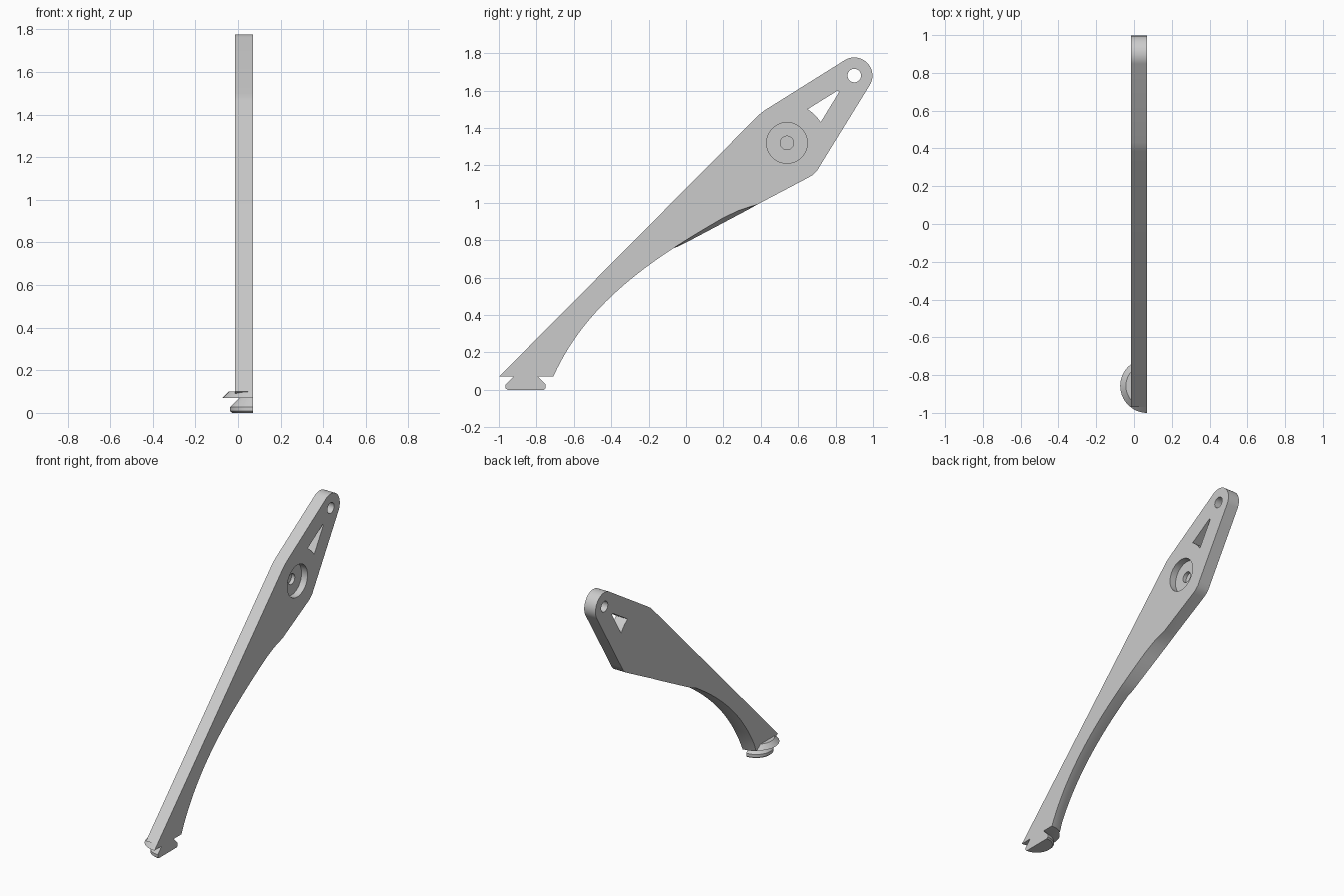
import bpy, bmesh, math

cube = bpy.data.objects.get("Cube")
if cube:
    bpy.data.objects.remove(cube, do_unlink=True)

FACE, MID, BACK = 0.07, 0.03, -0.015   # x of the flat face, middle and back of the arm
grey = bpy.data.materials.new("plain_grey")
grey.use_nodes = True
grey.diffuse_color = (0.6, 0.6, 0.6, 1)
grey.node_tree.nodes["Principled BSDF"].inputs["Base Color"].default_value = (0.6, 0.6, 0.6, 1)


def arc(cy, cz, r, a0, a1, n):
    """Points of an arc in the side plane, angles in degrees."""
    angles = [math.radians(a0 + (a1 - a0) * i / n) for i in range(n + 1)]
    return [(cy + r * math.cos(a), cz + r * math.sin(a)) for a in angles]


def bezier(p, n):
    out = []
    for i in range(n + 1):
        t = i / n
        w = ((1 - t) ** 3, 3 * t * (1 - t) ** 2, 3 * t * t * (1 - t), t ** 3)
        out.append(tuple(sum(k * q[c] for k, q in zip(w, p)) for c in (0, 1)))
    return out


def finish(name, bm):
    bmesh.ops.recalc_face_normals(bm, faces=bm.faces)
    mesh = bpy.data.meshes.new(name)
    bm.to_mesh(mesh)
    bm.free()
    mesh.materials.append(grey)
    ob = bpy.data.objects.new(name, mesh)
    bpy.context.collection.objects.link(ob)
    return ob


def loft(name, layers):
    """Skin matching side outlines, given as (x, points), and cap the ends."""
    bm = bmesh.new()
    rings = [[bm.verts.new((x, y, z)) for y, z in pts] for x, pts in layers]
    n = len(rings[0])
    for a, b in zip(rings, rings[1:]):
        for i in range(n):
            j = (i + 1) % n
            bm.faces.new((a[i], a[j], b[j], b[i]))
    bm.faces.new(rings[0])
    bm.faces.new(rings[-1])
    return finish(name, bm)


def cut(target, pts, x0, x1):
    """Cut a prism out of the target."""
    cutter = loft("cutter", [(x0, pts), (x1, pts)])
    cutter.hide_render = True
    mod = target.modifiers.new("cut", "BOOLEAN")
    mod.operation, mod.solver, mod.object = "DIFFERENCE", "EXACT", cutter
    bpy.context.view_layer.objects.active = target
    bpy.ops.object.modifier_apply(modifier=mod.name)
    bpy.data.objects.remove(cutter, do_unlink=True)


# Arm outline: straight upper edge, rounded tip, shoulder, curved underside
upper = [(-0.97, 0.10), (0.385, 1.465), (0.405, 1.483), (0.43, 1.5)]
upper += arc(0.9, 1.68, 0.097, 122, -31.5, 24)
upper += [(0.715, 1.195), (0.70, 1.17), (0.68, 1.15), (0.655, 1.135), (0.38, 0.99)]
under = [(0.33, 0.975), (0.28, 0.958)]
under += bezier([(0.2, 0.92), (-0.18, 0.70), (-0.53, 0.47), (-0.71, 0.07)], 28)


def section(depth):
    """Underside rounds inward near the foot and swells to a straight line above."""
    pts = []
    for y, z in under:
        inset = 0.028 * depth ** 2 * min(1, max(0, -y / 0.7))
        if y > -0.05:
            z += depth * min(0, 0.787 + 0.53 * y - z)
        pts.append((y - inset * 0.85, z + (inset * 0.5 if z > 0.08 else 0)))
    return upper + pts + [(-0.90, 0.07)]


arm = loft("arm", [(FACE, section(0)), (MID, section(0.47)), (BACK, section(1))])

# Tip hole, blind stepped bore and the window that follows the bore
cut(arm, arc(0.9, 1.68, 0.036, 0, 352.5, 47), -0.1, 0.2)
cut(arm, arc(0.54, 1.32, 0.109, 0, 354.375, 63), 0.025, 0.2)
cut(arm, arc(0.54, 1.32, 0.036, 0, 352.5, 47), 0.0, 0.1)
cut(arm, arc(0.54, 1.32, 0.211, 58.5, 31.5, 12)
    + [(0.815, 1.585), (0.819, 1.594), (0.812, 1.6), (0.80, 1.593)], -0.1, 0.2)

# Foot: half-turned flange with a dovetail button below
profile = [(0.098, 0), (0.107, 0.008), (0.107, 0.028), (0.065, 0.07), (0.143, 0.07), (0.113, 0.10)]
STEPS, CY = 32, -0.857
bm = bmesh.new()
rows = []
for r, z in profile:
    turn = [math.pi * i / STEPS for i in range(STEPS + 1)]
    rows.append([bm.verts.new((FACE - r * math.sin(a), CY + r * math.cos(a), z)) for a in turn])
for a, b in zip(rows, rows[1:]):
    for i in range(STEPS):
        bm.faces.new((a[i], a[i + 1], b[i + 1], b[i]))
    bm.faces.new((a[0], a[-1], b[-1], b[0]))
bm.faces.new(rows[0])
bm.faces.new(rows[-1])
foot = finish("foot", bm)

for ob in (arm, foot):
    bpy.ops.object.select_all(action="DESELECT")
    ob.select_set(True)
    bpy.context.view_layer.objects.active = ob
    bpy.ops.object.shade_smooth_by_angle(angle=math.radians(28))
